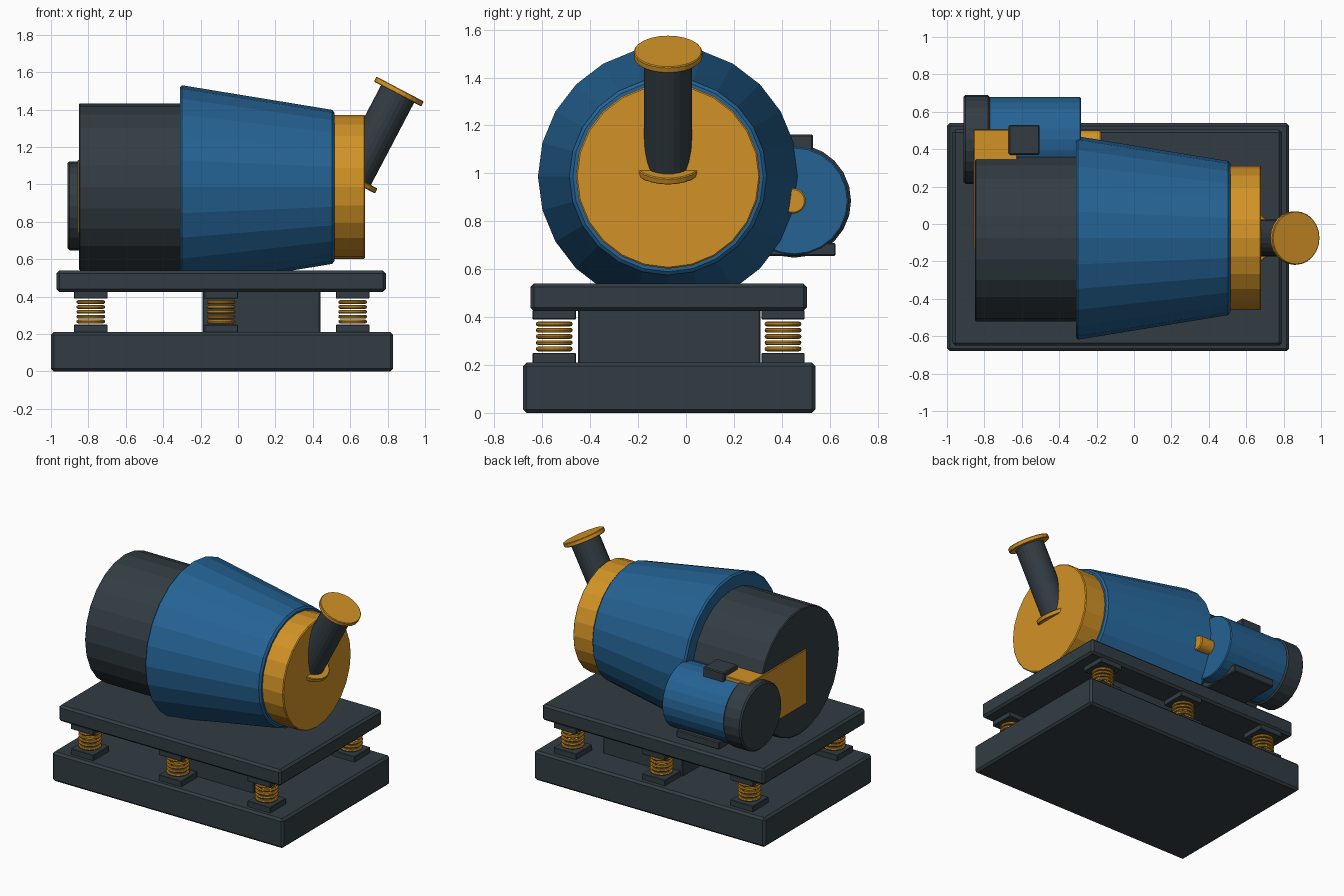
import bpy
import bmesh
from math import radians
from mathutils import Matrix, Vector

cube = bpy.data.objects.get("Cube")
if cube:
    bpy.data.objects.remove(cube, do_unlink=True)


def material(name, rgb):
    m = bpy.data.materials.new(name)
    m.use_nodes = True
    m.diffuse_color = (*rgb, 1)
    bsdf = next(n for n in m.node_tree.nodes if n.type == "BSDF_PRINCIPLED")
    bsdf.inputs["Base Color"].default_value = (*rgb, 1)
    return m


GREY = material("dark grey", (0.032, 0.046, 0.056))
BLUE = material("blue", (0.018, 0.123, 0.295))
ORANGE = material("orange", (0.64, 0.29, 0.02))


def finish(name, bm, mat, bevel):
    mesh = bpy.data.meshes.new(name)
    bm.to_mesh(mesh)
    bm.free()
    mesh.materials.append(mat)
    ob = bpy.data.objects.new(name, mesh)
    bpy.context.collection.objects.link(ob)
    if bevel:
        mod = ob.modifiers.new("soft edges", "BEVEL")
        mod.width = bevel
        mod.segments = 1
        mod.limit_method = "ANGLE"
        mod.angle_limit = radians(40)
    return ob


def box(name, x, y, z, mat, bevel=0.006):
    """Box given by its (min, max) range on each axis."""
    bm = bmesh.new()
    size = [b - a for a, b in (x, y, z)]
    mid = [(a + b) / 2 for a, b in (x, y, z)]
    bmesh.ops.create_cube(bm, size=1, matrix=Matrix.Translation(mid) @ Matrix.Diagonal((*size, 1)))
    return finish(name, bm, mat, bevel)


def rod(name, start, end, r1, r2, mat, bevel=0.006, sides=24):
    """Cylinder or cone frustum between two points."""
    start, end = Vector(start), Vector(end)
    axis = end - start
    # Keep the sides aligned with the world axes
    side = Vector((0, 1, 0))
    z = axis.normalized()
    rot = Matrix((side.cross(z), side, z)).transposed().to_4x4()
    bm = bmesh.new()
    bmesh.ops.create_cone(bm, cap_ends=True, segments=sides, radius1=r1, radius2=r2,
                          depth=axis.length, matrix=Matrix.Translation((start + end) / 2) @ rot)
    return finish(name, bm, mat, bevel)


def along_x(name, x0, x1, y, z, r1, r2, mat, bevel=0.006):
    return rod(name, (x0, y, z), (x1, y, z), r1, r2, mat, bevel)


# Base, pedestal and floating deck
box("base_slab", (-1, 0.83), (-0.68, 0.54), (0, 0.21), GREY, 0.015)
box("pedestal", (-0.19, 0.44), (-0.45, 0.31), (0.2, 0.44), GREY)
box("deck_slab", (-0.97, 0.79), (-0.65, 0.505), (0.425, 0.54), GREY, 0.015)


# Spring mounts in two rows
def spring(name, x, y):
    bm = bmesh.new()
    around, section = 24, 8
    for i in range(5):
        centre = Matrix.Translation((x, y, 0.267 + 0.026 * i))
        rings = []
        for a in range(around):
            turn = Matrix.Rotation(radians(360 * a / around), 4, "Z")
            ring = []
            for s in range(section):
                p = Matrix.Rotation(radians(360 * s / section), 4, "Y") @ Vector((0.01, 0, 0))
                ring.append(bm.verts.new(centre @ turn @ (p + Vector((0.067, 0, 0)))))
            rings.append(ring)
        for a in range(around):
            here, there = rings[a], rings[(a + 1) % around]
            for s in range(section):
                t = (s + 1) % section
                bm.faces.new((here[s], there[s], there[t], here[t]))
    bmesh.ops.recalc_face_normals(bm, faces=bm.faces)
    finish(name, bm, ORANGE, 0)


for row, y in (("front", -0.55), ("back", 0.405)):
    for column, x in (("right", -0.787), ("middle", -0.09), ("left", 0.613)):
        tag = f"{row}_{column}"
        span = (x - 0.09, x + 0.09), (y - 0.09, y + 0.09)
        box("lower_spring_plate_" + tag, *span, (0.205, 0.25), GREY, 0.003)
        box("upper_spring_plate_" + tag, *span, (0.39, 0.43), GREY, 0.003)
        spring("spring_" + tag, x, y)

# Drum
DY, DZ = -0.075, 0.987
along_x("drum_rear", -0.85, -0.3, DY, DZ, 0.447, 0.447, GREY)
along_x("drum_cone", -0.31, 0.515, DY, DZ, 0.545, 0.41, BLUE, 0.012)
along_x("drum_front_cap", 0.5, 0.68, DY, DZ, 0.385, 0.385, ORANGE)

# Inclined feed pipe with a flange at each end
low, high = Vector((0.615, DY, 1.03)), Vector((0.867, DY, 1.51))
axis = (high - low).normalized()
rod("feed_pipe", low, high - axis * 0.01, 0.1, 0.1, GREY)
rod("feed_pipe_top_flange", high - axis * 0.03, high, 0.143, 0.143, ORANGE, 0.004)
rod("feed_pipe_bottom_flange", low - axis * 0.015, low + axis * 0.015, 0.14, 0.14, ORANGE, 0.004)

# Drive motor and belt guard
MY, MZ = 0.452, 0.885
along_x("motor_end_cap", -0.912, -0.77, MY, MZ, 0.237, 0.237, GREY, 0.01)
along_x("motor_body", -0.78, -0.283, MY, MZ, 0.227, 0.227, BLUE)
along_x("motor_shaft", -0.3, -0.175, MY - 0.005, MZ, 0.053, 0.053, ORANGE)
box("motor_foot", (-0.7, -0.36), (0.28, 0.625), (0.655, 0.71), GREY)
box("terminal_box", (-0.67, -0.505), (0.37, 0.53), (1.05, 1.162), GREY)
box("belt_guard", (-0.858, -0.625), (-0.14, 0.505), (0.74, 1.13), ORANGE, 0.004)
